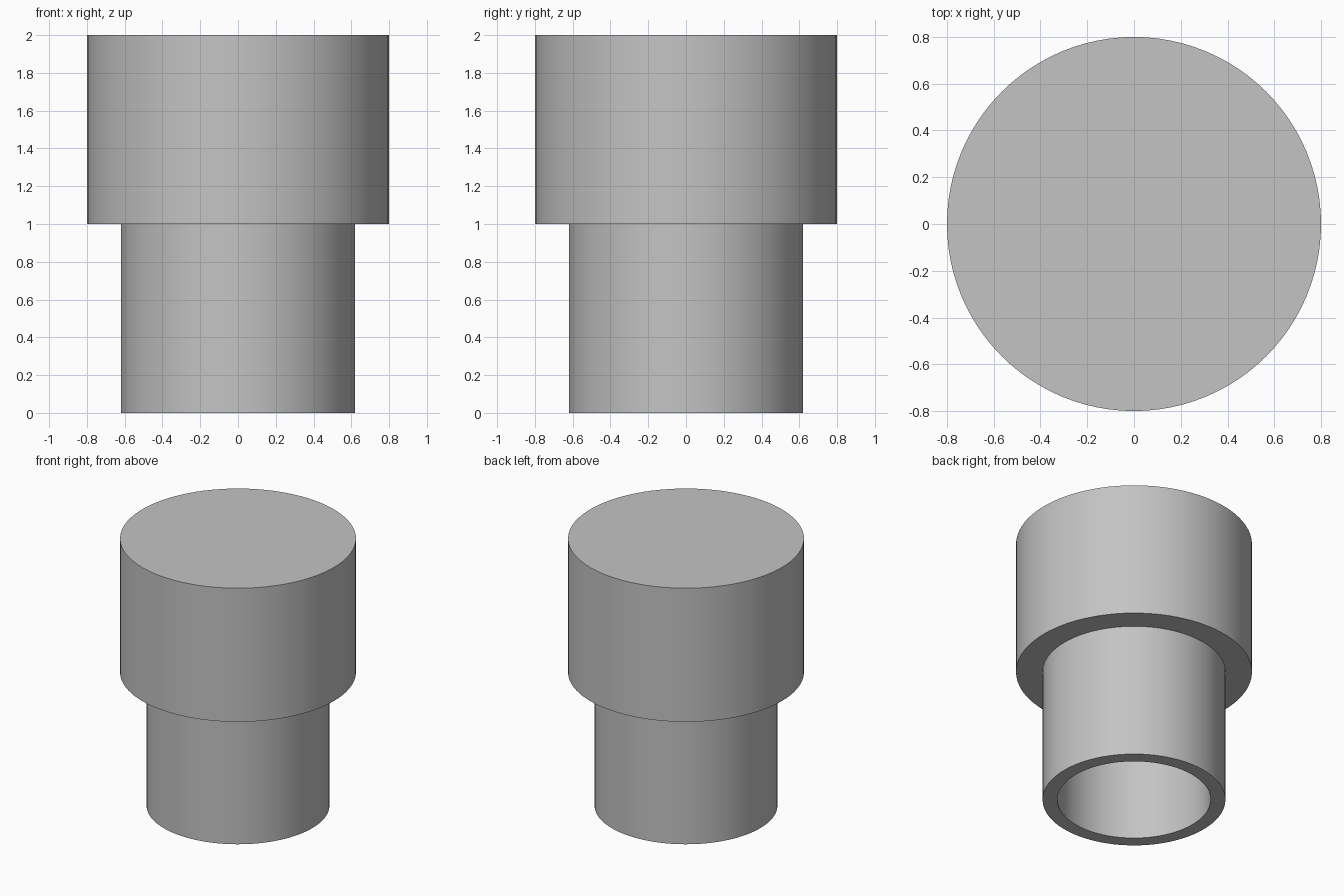
import bpy
import bmesh
from math import radians

cube = bpy.data.objects.get("Cube")
if cube:
    bpy.data.objects.remove(cube, do_unlink=True)

# Single plain grey
GREY = (0.55, 0.55, 0.55, 1.0)
grey = bpy.data.materials.new("plain grey")
grey.use_nodes = True
grey.diffuse_color = GREY
grey.node_tree.nodes["Principled BSDF"].inputs["Base Color"].default_value = GREY

SEGMENTS = 96
HEAD_RADIUS, STEM_RADIUS, BORE_RADIUS = 0.8, 0.62, 0.52
SHOULDER, TOP = 1.0, 2.0
BORE_END = SHOULDER

# Half-section from the head's centre, down the outside and up the bore
profile = [
    (0, TOP), (HEAD_RADIUS, TOP), (HEAD_RADIUS, SHOULDER),
    (STEM_RADIUS, SHOULDER), (STEM_RADIUS, 0),
    (BORE_RADIUS, 0), (BORE_RADIUS, BORE_END), (0, BORE_END),
]


def lathe(name, points, material):
    """Revolve a half-section around z into a closed solid."""
    bm = bmesh.new()
    verts = [bm.verts.new((r, 0, z)) for r, z in points]
    edges = [bm.edges.new(pair) for pair in zip(verts, verts[1:])]
    bmesh.ops.spin(bm, geom=verts + edges, cent=(0, 0, 0), axis=(0, 0, 1),
                   angle=radians(360), steps=SEGMENTS, use_merge=True)
    bmesh.ops.remove_doubles(bm, verts=bm.verts, dist=0.0001)
    bmesh.ops.recalc_face_normals(bm, faces=bm.faces)
    mesh = bpy.data.meshes.new(name)
    bm.to_mesh(mesh)
    bm.free()
    mesh.materials.append(material)
    obj = bpy.data.objects.new(name, mesh)
    bpy.context.collection.objects.link(obj)
    return obj


# Stepped plug with a hollow stem
plug = lathe("hollow_stem_plug", profile, grey)
bpy.ops.object.select_all(action="DESELECT")
plug.select_set(True)
bpy.context.view_layer.objects.active = plug
bpy.ops.object.shade_smooth_by_angle(angle=radians(30))
